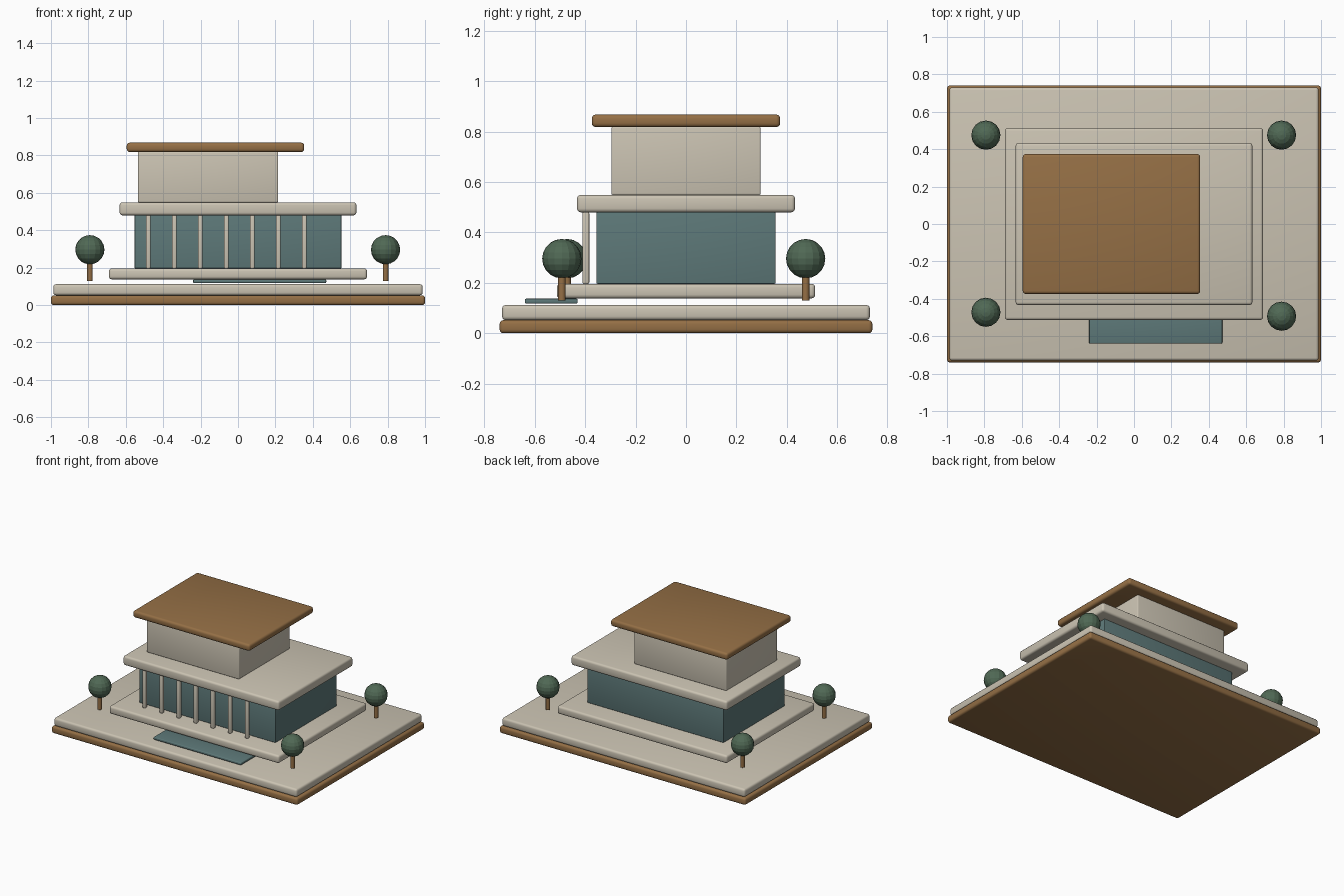
import bpy, math

if "Cube" in bpy.data.objects:
    bpy.data.objects.remove(bpy.data.objects["Cube"])


def material(name, rgb):
    m = bpy.data.materials.new(name)
    m.diffuse_color = (*rgb, 1)
    m.use_nodes = True
    m.node_tree.nodes["Principled BSDF"].inputs["Base Color"].default_value = m.diffuse_color
    return m


STONE = material("stone", (0.60, 0.55, 0.45))
WOOD = material("wood", (0.30, 0.16, 0.06))
GLASS = material("glass", (0.11, 0.19, 0.19))
LEAF = material("leaf", (0.08, 0.14, 0.09))


def finish(obj, name, mat, smooth=True):
    obj.name = name
    obj.data.materials.append(mat)
    if smooth:
        bpy.ops.object.shade_smooth_by_angle(angle=math.radians(35))
    return obj


def box(name, x, y, z, mat, bevel):
    """Rounded box from (min, max) ranges on each axis."""
    ranges = (x, y, z)
    bpy.ops.mesh.primitive_cube_add(size=1, location=[(a + b) / 2 for a, b in ranges])
    obj = bpy.context.object
    obj.scale = [b - a for a, b in ranges]
    bpy.ops.object.transform_apply(location=False, rotation=False, scale=True)
    mod = obj.modifiers.new("rounded_edges", 'BEVEL')
    mod.width = bevel
    mod.segments = 3
    bpy.ops.object.modifier_apply(modifier=mod.name)
    return finish(obj, name, mat)


# Plinth and terraces
box("base_board", (-1, 1), (-0.74, 0.74), (0, 0.052), WOOD, 0.015)
box("ground_slab", (-0.987, 0.987), (-0.73, 0.73), (0.052, 0.112), STONE, 0.015)
box("podium", (-0.69, 0.69), (-0.513, 0.513), (0.138, 0.196), STONE, 0.015)
box("pool", (-0.24, 0.472), (-0.64, -0.43), (0.117, 0.137), GLASS, 0.006)

# Ground floor with its overhanging roof
box("glass_hall", (-0.553, 0.553), (-0.355, 0.355), (0.196, 0.481), GLASS, 0.004)
box("lower_roof", (-0.633, 0.633), (-0.433, 0.433), (0.48, 0.549), STONE, 0.015)

# Row of front columns
for i in range(7):
    x = -0.48 + i * 0.139
    box(f"column_{i + 1}", (x - 0.013, x + 0.013), (-0.411, -0.384),
        (0.196, 0.481), STONE, 0.006)

# Upper floor and wooden roof
box("upper_floor", (-0.535, 0.215), (-0.296, 0.296), (0.549, 0.82), STONE, 0.006)
box("upper_roof", (-0.595, 0.354), (-0.374, 0.374), (0.818, 0.868), WOOD, 0.016)

# Corner trees
for i, (x, y) in enumerate([(-0.792, 0.475), (0.789, 0.475), (-0.792, -0.472), (0.789, -0.493)]):
    bpy.ops.mesh.primitive_cylinder_add(vertices=12, radius=0.015, depth=0.11,
                                        location=(x, y, 0.185))
    finish(bpy.context.object, f"tree_trunk_{i + 1}", WOOD)
    bpy.ops.mesh.primitive_uv_sphere_add(segments=16, ring_count=10, radius=0.078,
                                         location=(x, y, 0.296))
    finish(bpy.context.object, f"tree_crown_{i + 1}", LEAF, smooth=False)
